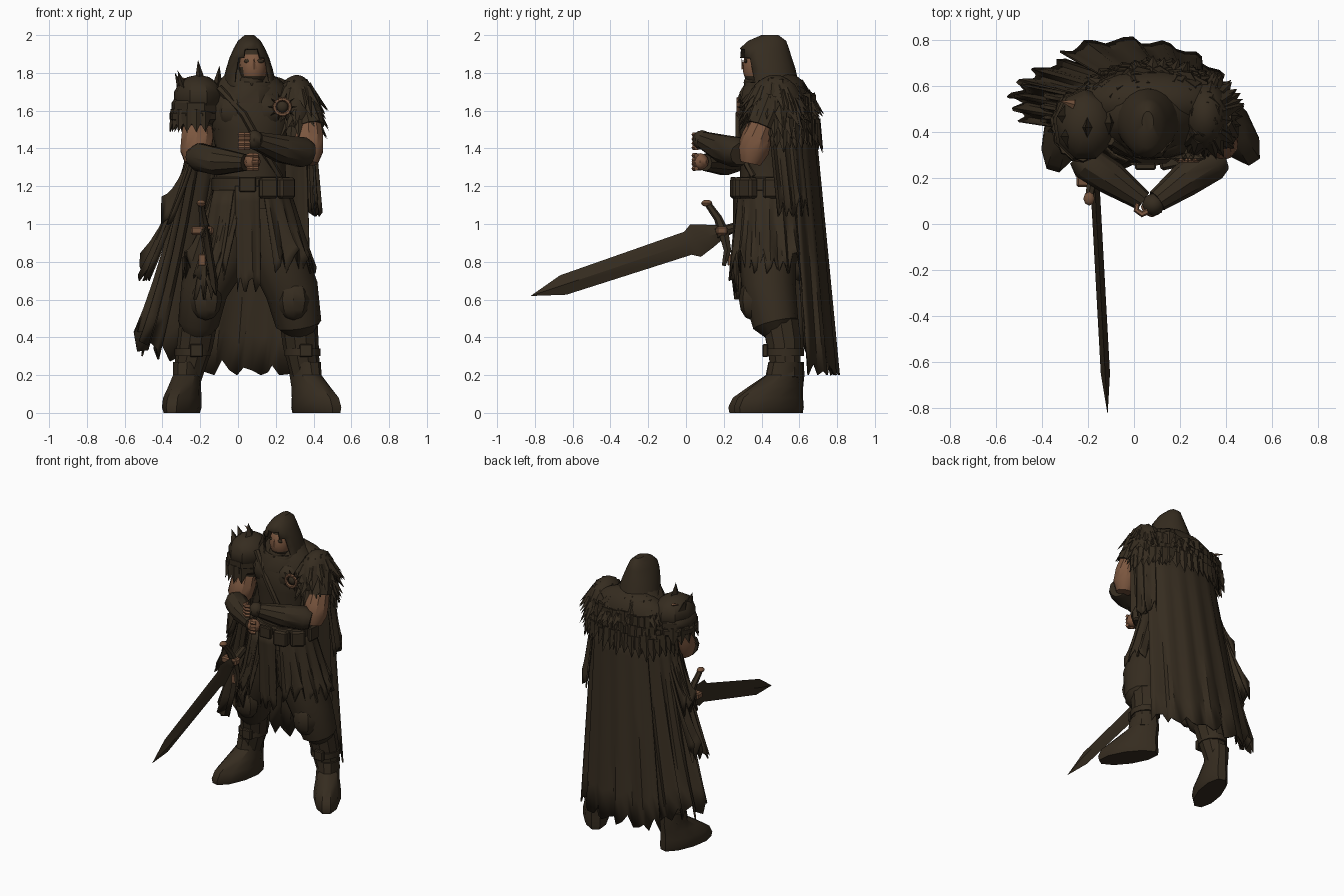
import bpy, bmesh, math, random
from mathutils import Vector, Matrix

random.seed(7)
if "Cube" in bpy.data.objects:
    bpy.data.objects.remove(bpy.data.objects["Cube"])
made = []


def material(name, red, green, blue):
    mat = bpy.data.materials.new(name)
    mat.use_nodes = True
    mat.diffuse_color = (red, green, blue, 1)
    mat.node_tree.nodes["Principled BSDF"].inputs["Base Color"].default_value = (red, green, blue, 1)
    return mat


dark = material("dark brown cloth", .036, .025, .014)
skin = material("tanned skin", .2, .095, .05)
bronze = material("dull bronze", .17, .085, .045)


def build(name, bm, *mats):
    bmesh.ops.recalc_face_normals(bm, faces=bm.faces)
    mesh = bpy.data.meshes.new(name)
    bm.to_mesh(mesh)
    bm.free()
    obj = bpy.data.objects.new(name, mesh)
    bpy.context.collection.objects.link(obj)
    for mat in mats:
        mesh.materials.append(mat)
    made.append(obj)
    return obj


def bridge(bm, rings, closed=True):
    rows = [[bm.verts.new(p) for p in ring] for ring in rings]
    count = len(rows[0])
    for low, high in zip(rows, rows[1:]):
        for i in range(count if closed else count - 1):
            j = (i + 1) % count
            bm.faces.new((low[i], low[j], high[j], high[i]))
    if closed:
        bm.faces.new(rows[0])
        bm.faces.new(rows[-1])
    return bm


def oval(cx, cy, rx, ry, z, angle):
    return Vector((cx + rx * math.cos(angle), cy + ry * math.sin(angle), z))


def stack(sections, sides=16):
    # Horizontal ovals given as (cx, cy, rx, ry, z)
    turn = [2 * math.pi * i / sides for i in range(sides)]
    return bridge(bmesh.new(), [[oval(*s, a) for a in turn] for s in sections])


def tube(name, mat, points, sides=10):
    # Limb or strap through (x, y, z, radius)
    path = [Vector(p[:3]) for p in points]
    span = path[-1] - path[0]
    ref = Vector((0, 0, 0))
    ref[min(range(3), key=lambda k: abs(span[k]))] = 1
    rings = []
    for i, p in enumerate(path):
        d = path[min(i + 1, len(path) - 1)] - path[max(i - 1, 0)]
        u = d.cross(ref).normalized()
        v = d.cross(u).normalized()
        turn = [2 * math.pi * k / sides for k in range(sides)]
        rings.append([p + points[i][3] * (u * math.cos(a) + v * math.sin(a)) for a in turn])
    return build(name, bridge(bmesh.new(), rings), mat)


def ball(name, mat, centre, size, detail=12):
    bm = bmesh.new()
    place = Matrix.Translation(centre) @ Matrix.Diagonal((*size, 1))
    bmesh.ops.create_uvsphere(bm, u_segments=detail, v_segments=detail - 2, radius=1, matrix=place)
    return build(name, bm, mat)


def box(name, mat, centre, size, spin=0):
    bm = bmesh.new()
    place = Matrix.Translation(centre) @ Matrix.Rotation(spin, 4, 'Z') @ Matrix.Diagonal((*size, 1))
    bmesh.ops.create_cube(bm, size=1, matrix=place)
    bmesh.ops.bevel(bm, geom=bm.edges[:], offset=min(size) * .2, segments=1, affect='EDGES')
    return build(name, bm, mat)


def spike(bm, base, direction, length, width):
    turn = Vector(direction).to_track_quat('Z', 'Y').to_matrix().to_4x4()
    place = Matrix.Translation(base) @ turn @ Matrix.Translation((0, 0, length / 2))
    bmesh.ops.create_cone(bm, segments=4, radius1=width, radius2=0, depth=length, cap_ends=True,
                          matrix=place @ Matrix.Diagonal((1, .5, 1, 1)))


def drape(name, start, end, top, bottom, folds, depth, ragged, lift=0, flare=1):
    # Pleated cloth between two oval arcs, with a torn hem that rises toward its end
    columns, rows = folds * 4, 7
    hem = [random.uniform(0, ragged) * (i % 3 != 0) + lift * (i / columns) ** 2
           for i in range(columns + 1)]
    sway = [random.uniform(.5, 1.3) for _ in range(columns + 1)]
    rings = []
    for r in range(rows + 1):
        t = r / rows
        ring = []
        for i in range(columns + 1):
            a = math.radians(start + (end - start) * i / columns)
            s = [p + (q - p) * t ** flare for p, q in zip(top, bottom)]
            height = top[4] + (bottom[4] - top[4]) * t + hem[i] * t ** 3
            pleat = 1 + depth * sway[i] * t ** .5 * math.sin(math.pi * i / 2 + .6)
            ring.append(oval(s[0], s[1], s[2] * pleat, s[3] * pleat, height, a))
        rings.append(ring)
    obj = build(name, bridge(bmesh.new(), rings, closed=False), dark)
    obj.modifiers.new("thickness", 'SOLIDIFY').thickness = .01


def fur(name, centre, size, count):
    # Rounded core covered in drooping tufts
    bm = bmesh.new()
    core = Matrix.Translation(centre) @ Matrix.Diagonal((*size, 1))
    bmesh.ops.create_icosphere(bm, subdivisions=3, radius=1, matrix=core)
    for _ in range(count):
        n = Vector([random.gauss(0, 1) for _ in range(3)]).normalized()
        n.z = max(n.z, -.75)
        base = Vector(centre) + Vector([n[k] * size[k] * .9 for k in range(3)])
        spike(bm, base, n * .5 + Vector((0, 0, -.75)), random.uniform(.09, .15), random.uniform(.03, .05))
    return build(name, bm, dark)


# Torso, chest and belt
build("torso", stack([(.07, .44, .2, .17, 1.08), (.07, .44, .185, .155, 1.22), (.07, .44, .18, .15, 1.36),
                      (.07, .45, .21, .17, 1.5), (.06, .46, .24, .18, 1.62), (.06, .47, .2, .14, 1.73),
                      (.06, .46, .09, .1, 1.82)]), dark)
for side, x in (("right", -.01), ("left", .14)):
    ball(side + "_chest_plate", dark, (x, .36, 1.6), (.11, .075, .1), 8)
build("belt", stack([(.07, .44, .2, .17, 1.17), (.07, .44, .21, .18, 1.18),
                     (.07, .44, .21, .18, 1.24), (.07, .44, .2, .17, 1.25)]), dark)
box("belt_buckle", dark, (.05, .25, 1.21), (.09, .03, .08))
for i, (x, y, spin) in enumerate(((.16, .27, .2), (.25, .33, .7), (.27, .46, 1.5))):
    box("belt_pouch_%d" % i, dark, (x, y, 1.19), (.1, .06, .11), spin)
tube("chest_strap", dark, [(-.1, .36, 1.72, .02), (.03, .28, 1.58, .02), (.13, .28, 1.4, .02),
                           (.22, .36, 1.25, .02)], 6)

# Head with a masked jaw and shaded brow
face = ball("head", skin, (.08, .385, 1.83), (.075, .085, .11), 16)
face.data.materials.append(dark)
for poly in face.data.polygons:
    x, y, z = poly.center
    poly.material_index = int(z < 1.785 or y > .4 or z > 1.895 or x < .03 and z < 1.84)
ball("jaw_mask", dark, (.07, .385, 1.75), (.07, .08, .05))
bm = bmesh.new()
spike(bm, (.085, .303, 1.82), (0, -.15, 1), .06, .017)
build("nose", bm, skin)
for side, x in (("right", .053), ("left", .115)):
    ball(side + "_eye", dark, (x, .317, 1.862), (.022, .009, .011), 8)

# Hood with the pointed face opening cut away
bm = stack([(.06, .47, .15, .15, 1.68), (.06, .45, .14, .145, 1.75), (.06, .435, .124, .145, 1.82),
            (.06, .42, .105, .14, 1.88), (.06, .415, .083, .13, 1.93), (.06, .43, .06, .1, 1.97),
            (.06, .445, .025, .045, 2)], 20)
opening = []
for f in bm.faces:
    c = f.calc_center_median()
    arch = .095 - max(0, c.z - 1.83) * .6
    if c.y < .36 and abs(c.x - .07) < arch and 1.74 < c.z < 1.92 or len(f.verts) > 4 and c.z < 1.7:
        opening.append(f)
bmesh.ops.delete(bm, geom=opening, context='FACES')
build("hood", bm, dark).modifiers.new("thickness", 'SOLIDIFY').thickness = .012
build("hood_collar", stack([(.06, .45, .17, .17, 1.64), (.06, .45, .15, .155, 1.72), (.06, .44, .1, .12, 1.76)], 10), dark)

# Fur mantle with a shaggy fringe, and left shoulder fur
fur("fur_mantle", (.07, .53, 1.62), (.3, .14, .18), 190)
fur("left_shoulder_fur", (.31, .47, 1.61), (.11, .15, .18), 120)
bm = bmesh.new()
for row, z in enumerate((1.54, 1.6, 1.67)):
    for i in range(22):
        a = math.radians(-5 + 9 * i + 4 * row)
        base = oval(.08, .5, .32 - .02 * row, .185 - .012 * row, z + random.uniform(-.02, .02), a)
        spike(bm, base, (math.cos(a) * .25, math.sin(a) * .25, -1), random.uniform(.12, .19), .055)
build("fur_fringe", bm, dark)

# Right shoulder armour, layered and horned
for i, z in enumerate((1.67, 1.62, 1.57)):
    ball("right_pauldron_%d" % i, dark, (-.21 - .012 * i, .43, z), (.135, .16, .12 - .025 * i), 9)
bm = bmesh.new()
for x, y, z, lean in ((-.2, .42, 1.75, -.1), (-.28, .38, 1.7, -.35), (-.29, .47, 1.69, -.4), (-.11, .44, 1.72, .1)):
    spike(bm, (x, y, z), (lean, 0, 1), .12, .06)
for i in range(9):
    a = math.radians(120 + 22 * i)
    spike(bm, oval(-.23, .43, .1, .13, 1.6, a), (math.cos(a) * .3, math.sin(a) * .3, -1), .12, .06)
build("right_pauldron_spikes", bm, dark)
bm = bmesh.new()
spike(bm, (-.26, .52, 1.76), (-1, .25, .3), .07, .02)
build("pauldron_tooth", bm, bronze)

# Sleeves, bare elbows, gauntlets and clasped hands
tube("right_sleeve", dark, [(-.21, .44, 1.66, .08), (-.22, .4, 1.51, .09)])
tube("left_sleeve", dark, [(.34, .46, 1.66, .09), (.375, .4, 1.51, .085)])
tube("right_elbow", skin, [(-.215, .41, 1.54, .075), (-.215, .37, 1.46, .088), (-.225, .345, 1.38, .085),
                           (-.235, .335, 1.32, .05)])
tube("left_elbow", skin, [(.37, .41, 1.54, .07), (.375, .375, 1.46, .08), (.37, .355, 1.39, .085),
                          (.37, .34, 1.32, .055)])
tube("right_forearm", dark, [(-.245, .3, 1.355, .05), (-.21, .27, 1.355, .076), (-.1, .2, 1.33, .075),
                             (.04, .1, 1.325, .045)])
tube("left_forearm", dark, [(.385, .29, 1.37, .06), (.34, .27, 1.38, .083), (.22, .19, 1.4, .075),
                            (.1, .1, 1.44, .05)])
ball("right_hand", skin, (.075, .075, 1.33), (.045, .045, .045), 8)
ball("left_hand", dark, (.085, .085, 1.445), (.05, .05, .052), 8)
for side, x, z in (("right", .08, 1.33), ("left", .035, 1.44)):
    for k in range(4):
        h = z - .036 + .023 * k
        tube("%s_finger_%d" % (side, k), skin, [(x + .025, .055, h, .013), (x, .043, h, .014),
                                                (x - .025, .06, h, .013), (x - .02, .09, h, .01)], 6)

# Medallion on the left chest
bm = bmesh.new()
for i in range(10):
    a = 2 * math.pi * i / 10
    out = Vector((math.cos(a), 0, math.sin(a)))
    spike(bm, Vector((.235, .285, 1.62)) + out * .035, out, .045, .018)
build("medallion_petals", bm, dark)
ring = [(.235 + .042 * math.cos(a), .276, 1.62 + .042 * math.sin(a), .011)
        for a in [2 * math.pi * i / 12 for i in range(12)]]
for i in range(12):
    tube("medallion_ring_%d" % i, bronze, [ring[i], ring[(i + 1) % 12]], 6)
ball("medallion_hub", dark, (.235, .29, 1.62), (.03, .02, .03))

# Legs, boots and leg straps
for side, hip, thigh, knee, ankle, wide, spin in (("right", -.01, -.08, -.17, -.27, .12, -16),
                                                  ("left", .14, .2, .295, .36, .135, 33)):
    cuff = knee + (ankle - knee) * .4
    tube(side + "_trouser", dark, [(hip, .44, 1.15, .13), (thigh, .43, .85, .155), (knee - .01, .44, .65, wide * 1.05),
                                   (cuff, .475, .47, wide * .9), (cuff, .49, .43, .08)], 12)
    tube(side + "_shin", dark, [(cuff, .5, .48, .1), (cuff + .3 * (ankle - cuff), .52, .36, .095),
                                (ankle, .53, .18, .075)])
    ball(side + "_knee_pad", dark, (knee, .35, .6), (.085, .07, .11), 8)
    foot = stack([(0, -.1, .08, .205, 0), (0, -.1, .092, .21, .03), (0, -.09, .09, .195, .08),
                  (0, -.045, .08, .15, .14), (0, .005, .075, .105, .2), (0, .01, .08, .095, .27)], 10)
    bmesh.ops.transform(foot, verts=foot.verts, matrix=Matrix.Translation((ankle, .52, 0))
                        @ Matrix.Rotation(math.radians(spin), 4, 'Z'))
    build(side + "_boot", foot, dark)
    shin_x = (cuff + ankle) / 2
    build(side + "_shin_strap", stack([(shin_x, .52, .095, .105, .3), (shin_x, .52, .095, .105, .34)], 12), dark)
    box(side + "_shin_buckle", dark, (shin_x + .02, .42, .33), (.07, .03, .07))

# Torn coat skirts
drape("left_skirt", -72, 60, (.07, .44, .2, .17, 1.2), (.1, .45, .3, .22, .74), 6, .08, .14)
drape("right_skirt", 130, 258, (.07, .44, .2, .17, 1.2), (-.02, .45, .26, .22, .7), 6, .08, .16)
drape("front_tabard", -108, -72, (.05, .44, .21, .18, 1.2), (.06, .45, .2, .18, .64), 2, .06, .08)
drape("right_hip_rag", 215, 250, (.05, .44, .22, .18, 1.18), (-.03, .44, .24, .22, .6), 2, .08, .12)

# Long cape, its right wing and shorter ragged layers
drape("cape", 22, 128, (.07, .48, .31, .2, 1.58), (-.04, .55, .45, .255, .2), 5, .06, .1)
drape("cape_right_wing", 120, 192, (.07, .48, .31, .19, 1.56), (-.06, .55, .46, .19, .27), 4, .08, .12, .1, 1.2)
drape("right_cape_layer", 155, 198, (.07, .47, .31, .2, 1.5), (-.05, .52, .46, .22, .7), 3, .07, .16, 0, 1.3)
drape("right_cape_upper_rag", 160, 205, (.07, .47, .3, .21, 1.48), (-.03, .5, .37, .22, 1.0), 3, .06, .15, 0, 1.2)
drape("left_cape_layer", -10, 40, (.07, .47, .33, .2, 1.55), (.08, .52, .35, .2, 1.04), 3, .06, .18)

# Sword slung at the right hip
hilt, tip = Vector((-.17, .18, .955)), Vector((-.115, -.82, .62))
along = (tip - hilt).normalized()
flat = along.cross((1, 0, 0)).normalized()
thin = along.cross(flat)
rings = []
for t, half in ((0, .04), (.06, .065), (.13, .09), (.17, .064), (.83, .054), (1, .001)):
    p = hilt.lerp(tip, t)
    rings.append([p + flat * half, p + thin * min(half, .02), p - flat * half, p - thin * min(half, .02)])
build("sword_blade", bridge(bmesh.new(), rings), dark)
tube("sword_grip", dark, [(-.17, .16, .95, .03), (-.18, .32, 1.0, .025)], 8)
tube("sword_upper_guard", dark, [(-.17, .2, .95, .03), (-.185, .17, 1.03, .022), (-.195, .12, 1.1, .018)], 6)
tube("sword_lower_guard", dark, [(-.17, .2, .95, .03), (-.16, .22, .86, .022), (-.15, .2, .78, .012)], 6)
ball("guard_tip", bronze, (-.195, .11, 1.11), (.025, .03, .018), 8)
box("hilt_wrap", bronze, (-.19, .19, .965), (.12, .06, .045))
box("hip_strap", bronze, (-.19, .23, .81), (.04, .02, .06))

# Smooth shading with sharp edges kept
for obj in bpy.context.selected_objects:
    obj.select_set(False)
for obj in made:
    obj.select_set(True)
bpy.context.view_layer.objects.active = made[0]
bpy.ops.object.shade_smooth_by_angle(angle=math.radians(35))
